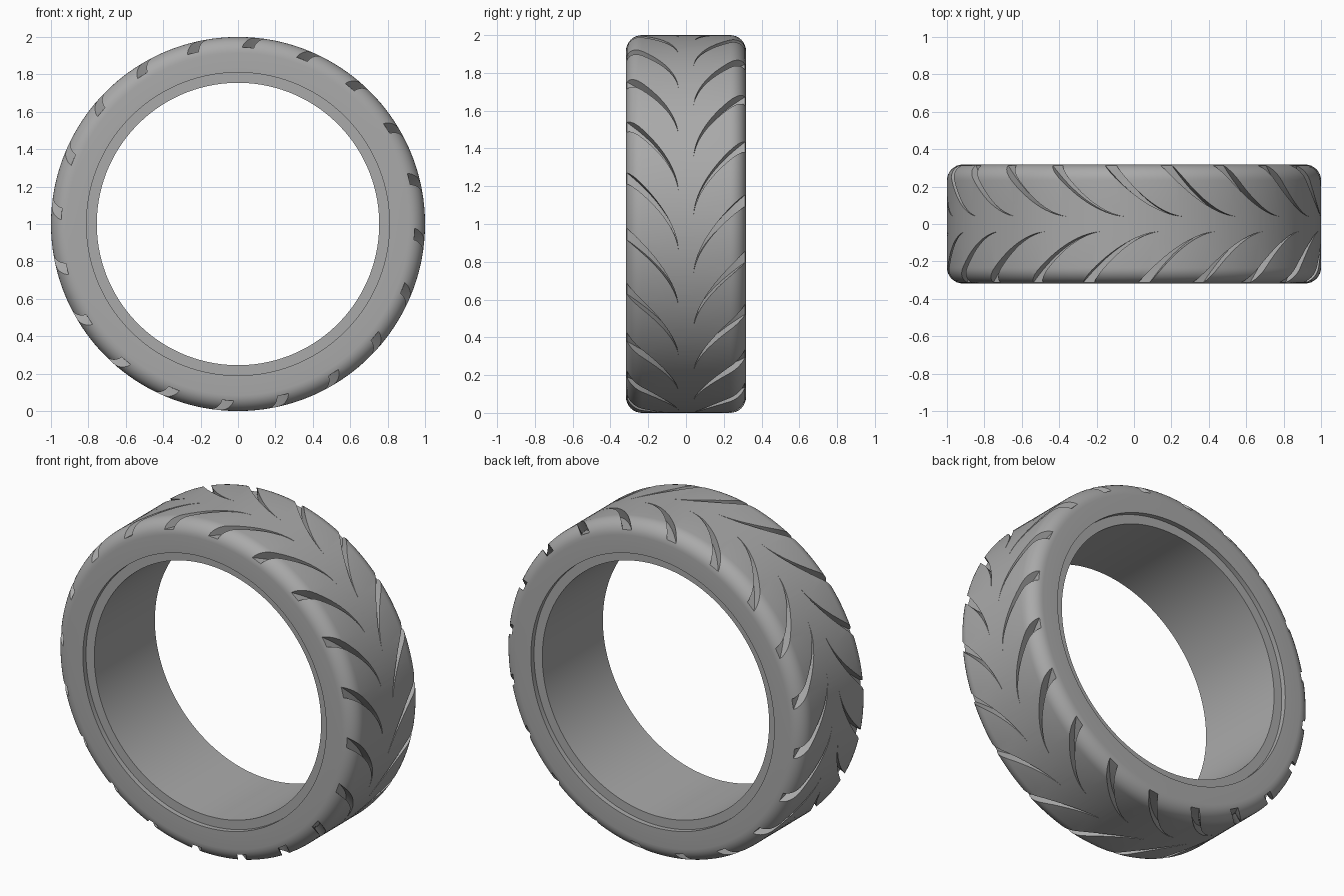
import bpy, bmesh, math
from math import sin, cos, radians, pi

cube = bpy.data.objects.get("Cube")
if cube:
    bpy.data.objects.remove(cube, do_unlink=True)

SEGMENTS = 180
GROOVES = 20
HALF_WIDTH = 0.318
SHOULDER = 0.085

rubber = bpy.data.materials.new("grey rubber")
rubber.use_nodes = True
rubber.diffuse_color = (0.4, 0.4, 0.4, 1)
rubber.node_tree.nodes["Principled BSDF"].inputs["Base Color"].default_value = (0.4, 0.4, 0.4, 1)


def add_object(name, bm):
    bmesh.ops.recalc_face_normals(bm, faces=bm.faces)
    mesh = bpy.data.meshes.new(name)
    bm.to_mesh(mesh)
    bm.free()
    mesh.materials.append(rubber)
    obj = bpy.data.objects.new(name, mesh)
    bpy.context.collection.objects.link(obj)
    return obj


def polar(radius, y, angle):
    return (radius * cos(angle), y, 1 + radius * sin(angle))


# Tyre section: inner wall, recessed bead ledge, sidewall, round shoulder, flat tread
half = [(0.755, HALF_WIDTH - 0.03), (0.81, HALF_WIDTH - 0.03), (0.81, HALF_WIDTH)]
for i in range(9):
    a = i * pi / 16
    half.append((1 - SHOULDER + SHOULDER * sin(a), HALF_WIDTH - SHOULDER + SHOULDER * cos(a)))
half.append((1, 0.1))
section = half + [(r, -y) for r, y in reversed(half)]

bm = bmesh.new()
rings = [[bm.verts.new(polar(r, y, 2 * pi * s / SEGMENTS)) for r, y in section]
         for s in range(SEGMENTS)]
for s, ring in enumerate(rings):
    after = rings[(s + 1) % SEGMENTS]
    for k in range(len(section)):
        n = (k + 1) % len(section)
        bm.faces.new((ring[k], ring[n], after[n], after[k]))
tyre = add_object("tyre", bm)


# Tread groove: a curved wedge that widens from the crown to the shoulder
def add_groove(bm, side, start, steps=18):
    loops = []
    for i in range(steps + 1):
        u = 0.03 + 1.07 * i / steps
        y = side * (0.04 + 0.27 * u ** 1.8)
        upper, lower = start + radians(25) * u, start + radians(21.3) * u
        corners = ((0.945, lower), (1.06, lower), (1.06, upper), (0.945, upper))
        loops.append([bm.verts.new(polar(r, y, a)) for r, a in corners])
    for p, q in zip(loops, loops[1:]):
        for k in range(4):
            n = (k + 1) % 4
            bm.faces.new((p[k], p[n], q[n], q[k]))
    bm.faces.new(loops[0])
    bm.faces.new(loops[-1])


bm = bmesh.new()
for side, offset in ((-1, -8.5), (1, -15.8)):
    for g in range(GROOVES):
        add_groove(bm, side, radians(offset + 360 * g / GROOVES))
cutter = add_object("groove_cutter", bm)

# Cut the grooves, then drop the cutter
cut = tyre.modifiers.new("grooves", "BOOLEAN")
cut.operation = "DIFFERENCE"
cut.solver = "EXACT"
cut.object = cutter
bpy.context.view_layer.objects.active = tyre
tyre.select_set(True)
cutter.select_set(False)
bpy.ops.object.modifier_apply(modifier=cut.name)
bpy.data.objects.remove(cutter, do_unlink=True)
bpy.ops.object.shade_smooth_by_angle(angle=radians(30))
